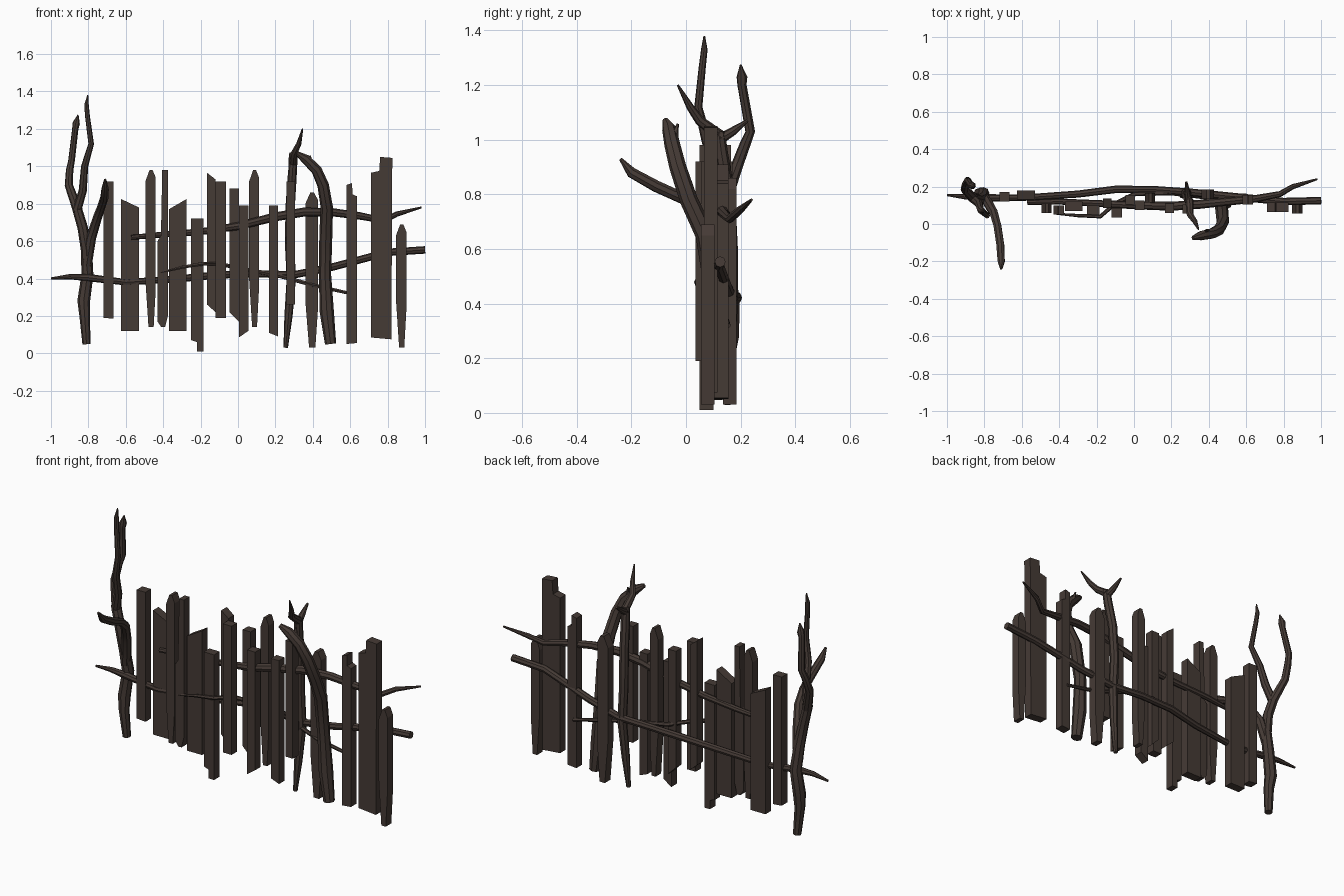
import bpy, bmesh
from mathutils import Vector
from math import cos, sin, tau

wood = bpy.data.materials.new("dark_weathered_wood")
wood.diffuse_color = (0.060, 0.043, 0.036, 1)


def finish(bm, name):
    bmesh.ops.recalc_face_normals(bm, faces=bm.faces)
    me = bpy.data.meshes.new(name)
    bm.to_mesh(me)
    bm.free()
    me.materials.append(wood)
    ob = bpy.data.objects.new(name, me)
    bpy.context.collection.objects.link(ob)
    return ob


def plank(name, outline, y, depth=0.05):
    """Extrude an (x, z) outline along y."""
    bm = bmesh.new()
    face = bm.faces.new([bm.verts.new((x, y - depth / 2, z)) for x, z in outline])
    ext = bmesh.ops.extrude_face_region(bm, geom=[face])
    moved = [g for g in ext["geom"] if isinstance(g, bmesh.types.BMVert)]
    bmesh.ops.translate(bm, verts=moved, vec=(0, depth, 0))
    return finish(bm, name)


def branch(name, path, sides=8):
    """Tapered tube along (x, y, z, radius) points."""
    bm = bmesh.new()
    pts = [Vector(p[:3]) for p in path]
    first = (pts[1] - pts[0]).normalized()
    ref = Vector((0, 1, 0)) if abs(first.y) < 0.8 else Vector((1, 0, 0))
    rings = []
    for i, p in enumerate(pts):
        a, b = pts[max(i - 1, 0)], pts[min(i + 1, len(pts) - 1)]
        t = (b - a).normalized()
        u = (ref - t * ref.dot(t)).normalized()
        v = t.cross(u)
        ref = u
        r = path[i][3]
        rings.append([bm.verts.new(p + r * (cos(tau * k / sides) * u + sin(tau * k / sides) * v))
                      for k in range(sides)])
    for r0, r1 in zip(rings, rings[1:]):
        for k in range(sides):
            n = (k + 1) % sides
            bm.faces.new((r0[k], r0[n], r1[n], r1[k]))
    bm.faces.new(rings[0])
    bm.faces.new(rings[-1])
    ob = finish(bm, name)
    bpy.ops.object.select_all(action='DESELECT')
    ob.select_set(True)
    bpy.context.view_layer.objects.active = ob
    bpy.ops.object.shade_smooth_by_angle(angle=0.7)
    return ob


# Straight planks: left x, right x, y, bottom z left/right, top z left/right
straight = [
    (-.720, -.665, .145, .190, .185, .92, .92),
    (-.625, -.530, .155, .120, .120, .825, .78),
    (-.370, -.275, .095, .120, .120, .77, .825),
    (-.165, -.120, .110, .260, .220, .965, .93),
    (-.120, -.065, .060, .190, .190, .92, .92),
    (-.045, .005, .130, .220, .170, .88, .88),
    (.005, .055, .100, .085, .120, .79, .79),
    (.165, .215, .085, .110, .090, .79, .79),
    (.260, .305, .080, .260, .260, .92, .92),
]
for i, (l, r, y, bl, br, tl, tr) in enumerate(straight):
    plank(f"straight_plank_{i + 1}", [(l, bl), (r, br), (r, tr), (l, tl)], y)

# Pointed planks: left x, right x, y, bottom z, top z
pointed = [
    (-.495, -.440, .085, .14, .98),
    (.060, .112, .140, .14, .98),
    (.360, .427, .160, .03, .86),
    (.845, .900, .080, .03, .69),
]
for i, (l, r, y, b, t) in enumerate(pointed):
    w = r - l
    plank(f"pointed_plank_{i + 1}", [
        (l + .3 * w, b), (r - .2 * w, b), (r, b + .2), (r, t - .04), (r - .3 * w, t),
        (l + .4 * w, t), (l, t - .06), (l, b + .25)], y)

# Broken planks with stepped ends
plank("split_plank", [(-.41, .14), (-.39, .14), (-.375, .2), (-.375, .98), (-.405, .98),
                      (-.412, .63), (-.43, .6), (-.43, .17)], .075)
plank("stepped_foot_plank", [(-.22, .01), (-.185, .01), (-.185, .72), (-.25, .72),
                             (-.25, .07), (-.22, .06)], .075)
plank("stepped_top_plank", [(.58, .05), (.635, .055), (.635, .84), (.612, .85),
                            (.61, .91), (.58, .90)], .13)
plank("wide_stepped_plank", [(.71, .085), (.82, .075), (.825, 1.045), (.76, 1.05),
                             (.755, .975), (.71, .965)], .09)

# Horizontal rails and the thin twig woven between planks
branch("lower_rail", [
    (-1, .155, .40, .006), (-.9, .145, .41, .014), (-.8, .14, .405, .02), (-.6, .14, .38, .017),
    (-.3, .16, .40, .019), (-.1, .185, .42, .02), (.1, .185, .425, .019), (.3, .17, .42, .02),
    (.5, .15, .46, .02), (.8, .12, .54, .02), (1, .125, .553, .02)])
branch("upper_rail", [
    (-.57, .115, .62, .013), (-.4, .12, .635, .016), (-.2, .11, .65, .018), (0, .1, .68, .021),
    (.2, .095, .73, .024), (.35, .105, .755, .024), (.5, .12, .755, .022), (.65, .135, .735, .02),
    (.78, .16, .71, .016), (.85, .2, .745, .014), (.98, .24, .78, .005)])
branch("woven_twig", [
    (-.42, .055, .43, .005), (-.3, .045, .46, .009), (-.18, .04, .48, .011), (-.1, .11, .48, .011),
    (0, .16, .455, .012), (.2, .165, .42, .012), (.4, .14, .365, .011), (.6, .155, .32, .009)], 6)

# Forked dead tree at the left end
branch("left_tree_trunk", [
    (-.81, .16, .05, .022), (-.82, .15, .2, .028), (-.825, .16, .28, .034), (-.805, .165, .42, .032),
    (-.81, .14, .55, .03), (-.83, .13, .67, .028), (-.865, .14, .79, .026)])
branch("left_tree_back_limb", [
    (-.855, .135, .76, .027), (-.905, .185, .90, .022), (-.90, .215, .98, .02), (-.89, .235, 1.03, .018),
    (-.87, .205, 1.2, .017), (-.865, .205, 1.23, .02), (-.855, .2, 1.275, .003)])
branch("left_tree_tall_limb", [
    (-.86, .135, .77, .024), (-.83, .11, .87, .022), (-.82, .075, 1.0, .019), (-.785, .045, 1.12, .015),
    (-.805, .06, 1.27, .013), (-.81, .067, 1.33, .012), (-.803, .067, 1.38, .003)])
branch("left_tree_front_limb", [
    (-.81, .15, .47, .028), (-.785, .12, .62, .027), (-.75, .06, .73, .024), (-.73, -.01, .785, .022),
    (-.715, -.11, .83, .022), (-.71, -.2, .88, .02), (-.71, -.24, .93, .006)])

# Thick curved branch leaning out of the front
branch("curved_branch", [
    (.495, .11, .05, .03), (.475, .11, .22, .038), (.465, .105, .42, .033), (.47, .07, .65, .035),
    (.475, .01, .78, .033), (.455, -.03, .9, .031), (.42, -.05, .98, .029),
    (.36, -.062, 1.04, .026), (.315, -.075, 1.07, .012)])
branch("curved_branch_stub", [
    (.42, -.05, .98, .02), (.39, -.04, 1.02, .013), (.385, -.03, 1.058, .004)], 6)

# Slender forked branch behind the planks
branch("slender_branch", [
    (.255, .15, .03, .012), (.27, .155, .2, .022), (.285, .165, .4, .025), (.275, .165, .6, .025),
    (.28, .155, .8, .025), (.29, .13, .95, .024), (.295, .12, 1.03, .022)])
branch("slender_branch_front_tip", [
    (.295, .13, 1.01, .022), (.30, .05, 1.07, .018), (.325, .015, 1.12, .014), (.345, -.03, 1.2, .004)])
branch("slender_branch_back_tip", [
    (.293, .12, 1.0, .02), (.285, .17, 1.03, .016), (.28, .225, 1.07, .006)])
